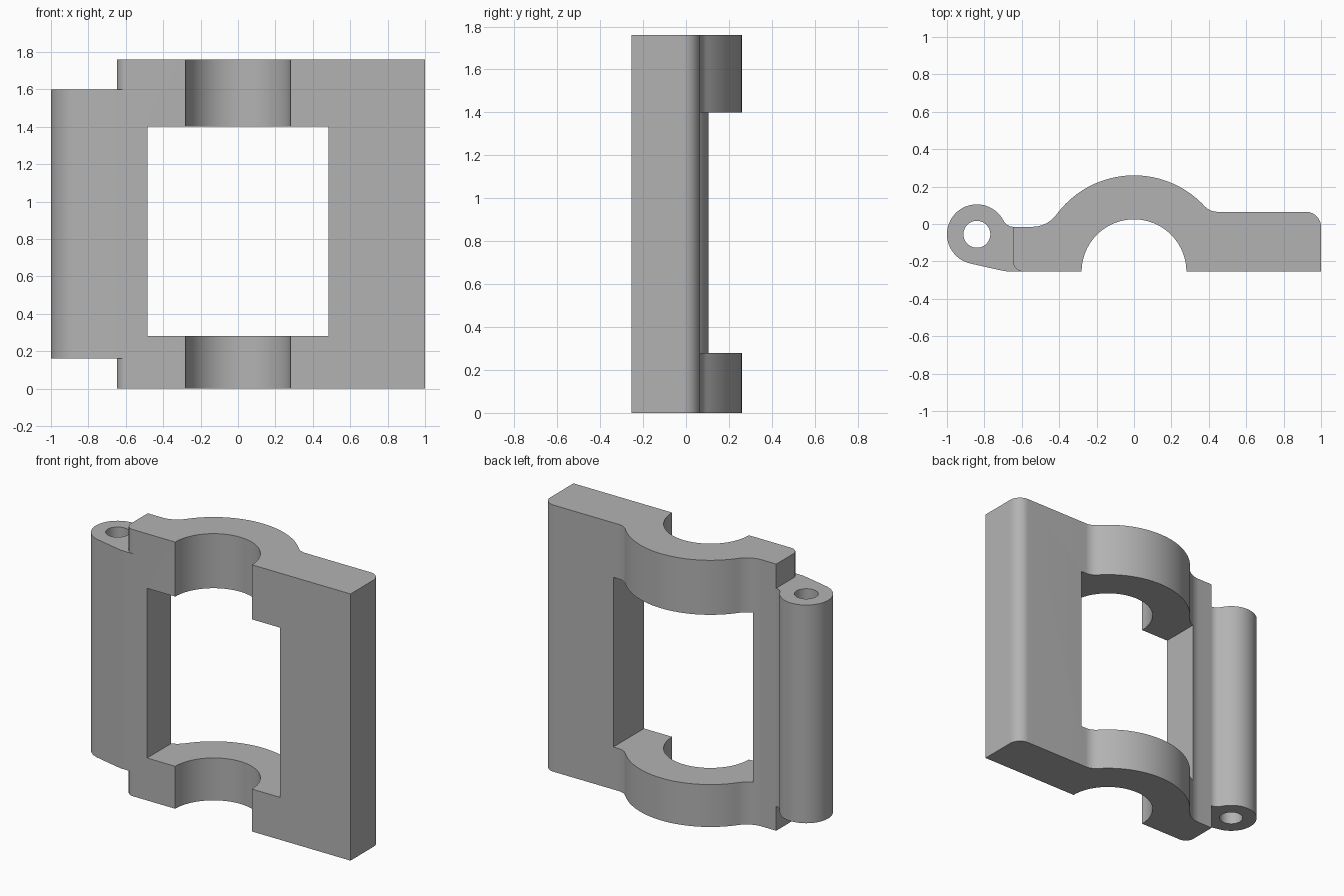
import bpy, bmesh
from math import sin, cos, radians, sqrt, atan2, degrees

old = bpy.data.objects.get("Cube")
if old:
    bpy.data.objects.remove(old, do_unlink=True)

grey = bpy.data.materials.new("plain grey")
grey.use_nodes = True
grey.diffuse_color = (0.45, 0.45, 0.45, 1)
grey.node_tree.nodes["Principled BSDF"].inputs["Base Color"].default_value = (0.45, 0.45, 0.45, 1)

FRONT = -0.255          # flat mounting face
HEIGHT = 1.76


def arc(cx, cy, r, start, end, steps=12):
    angles = [radians(start + (end - start) * i / steps) for i in range(steps + 1)]
    return [(cx + r * cos(a), cy + r * sin(a)) for a in angles]


def extrude_profile(name, points, z0, z1):
    bm = bmesh.new()
    face = bm.faces.new([bm.verts.new((x, y, z0)) for x, y in points])
    grown = bmesh.ops.extrude_face_region(bm, geom=[face])["geom"]
    top = [v for v in grown if isinstance(v, bmesh.types.BMVert)]
    bmesh.ops.translate(bm, verts=top, vec=(0, 0, z1 - z0))
    bmesh.ops.recalc_face_normals(bm, faces=bm.faces)
    mesh = bpy.data.meshes.new(name)
    bm.to_mesh(mesh)
    bm.free()
    mesh.materials.append(grey)
    obj = bpy.data.objects.new(name, mesh)
    bpy.context.collection.objects.link(obj)
    return obj


def cut_and_smooth(obj, cutter):
    bpy.ops.object.select_all(action="DESELECT")
    bpy.context.view_layer.objects.active = obj
    obj.select_set(True)
    mod = obj.modifiers.new("cut", "BOOLEAN")
    mod.operation = "DIFFERENCE"
    mod.solver = "EXACT"
    mod.object = cutter
    bpy.ops.object.modifier_apply(modifier=mod.name)
    bpy.data.objects.remove(cutter, do_unlink=True)
    bpy.ops.object.shade_smooth_by_angle(angle=radians(30))


def shoulder(line_y, fillet):
    """Fillet centre x and meeting angle where the arch runs into a flat."""
    reach, rise = ARCH + fillet, line_y + fillet - FRONT
    x = sqrt(reach ** 2 - rise ** 2)
    return x, degrees(atan2(rise, x))


# Clamp body: arched plate with a half-round channel
ARCH, CHANNEL = 0.515, 0.28
RIGHT_Y, LEFT_Y, END = 0.065, -0.015, -0.648
rx, ra = shoulder(RIGHT_Y, 0.1)
lx, la = shoulder(LEFT_Y, 0.16)
body = arc(0, FRONT, CHANNEL, 180, 0, 40)
body += [(1, FRONT)]
body += arc(0.92, RIGHT_Y - 0.08, 0.08, 0, 90)
body += arc(rx, RIGHT_Y + 0.1, 0.1, 270, 180 + ra)
body += arc(0, FRONT, ARCH, ra, 180 - la, 48)[1:]
body += arc(-lx, LEFT_Y + 0.16, 0.16, -la, -90)[1:]
body += [(END, LEFT_Y)]
body += arc(END + 0.06, FRONT + 0.06, 0.06, 180, 270)
clamp_body = extrude_profile("clamp_body", body, 0, HEIGHT)
W = 0.485
window = extrude_profile("window_cutter", [(-W, -1), (W, -1), (W, 1), (-W, 1)], 0.28, 1.40)
cut_and_smooth(clamp_body, window)

# Hinge barrel: shorter knuckle blended into the body, with a pin hole
HX, HY, HR, BLEND = -0.84, -0.055, 0.16, 0.06
rise = LEFT_Y + BLEND - HY
run = sqrt((HR + BLEND) ** 2 - rise ** 2)
meet = degrees(atan2(rise, run))
barrel = arc(HX, HY, HR, meet, 257, 40)
barrel += [(-0.707, -0.249), (-0.675, -0.254), (-0.64, FRONT), (-0.585, FRONT), (-0.585, -0.1)]
barrel += arc(HX + run, LEFT_Y + BLEND, BLEND, 270, 180 + meet)[:-1]
hinge_barrel = extrude_profile("hinge_barrel", barrel, 0.16, 1.60)
pin_hole = extrude_profile("pin_hole_cutter", arc(HX, HY, 0.072, 0, 360, 32)[:-1], -1, 3)
cut_and_smooth(hinge_barrel, pin_hole)
